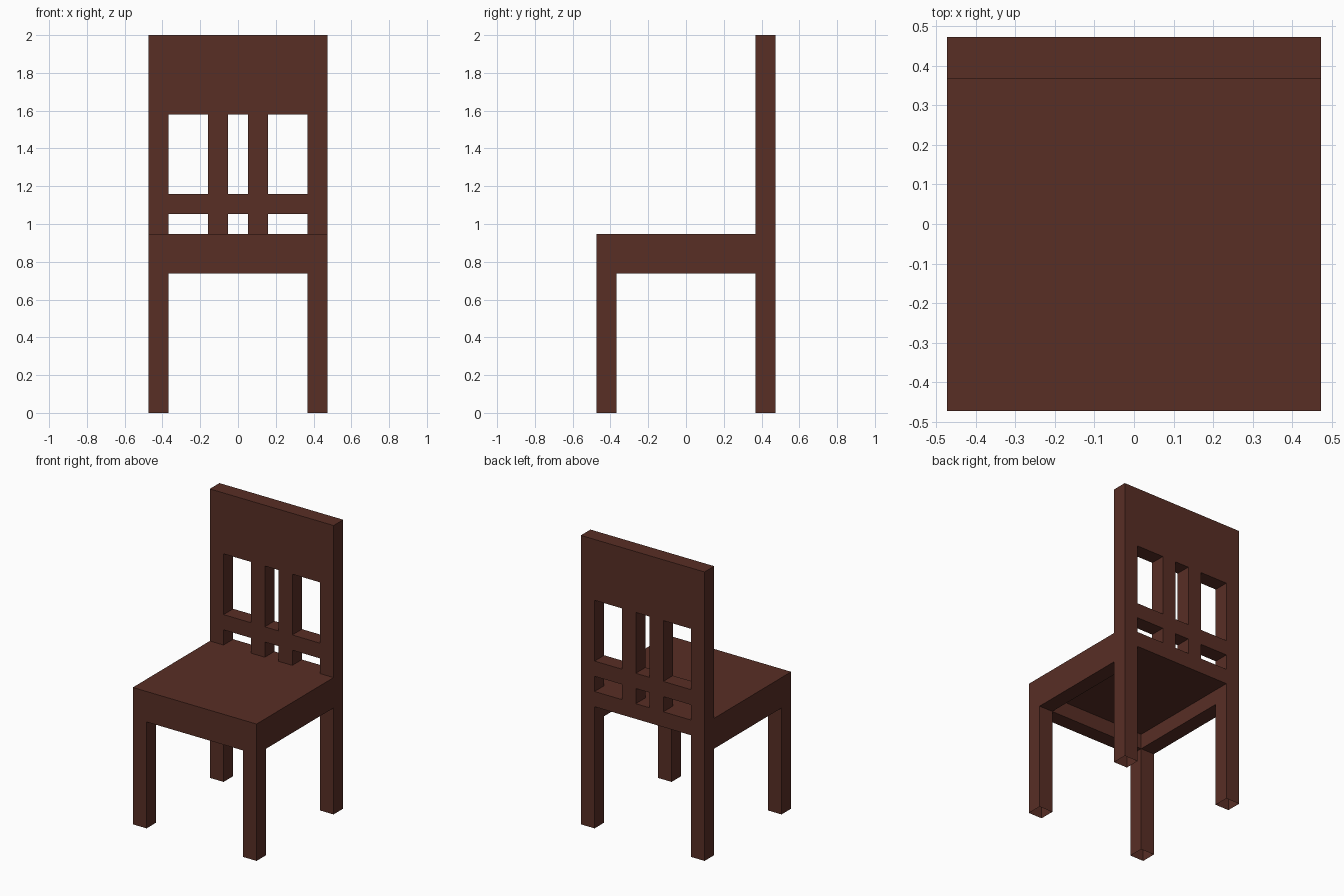
import bpy, bmesh
from mathutils import Matrix, Vector

if "Cube" in bpy.data.objects:
    bpy.data.objects.remove(bpy.data.objects["Cube"])

U = 2 / 19  # the chair sits on a grid 19 units tall

wood = bpy.data.materials.new("dark brown wood")
wood.diffuse_color = (0.098, 0.0275, 0.0185, 1)
wood.use_nodes = True
wood.node_tree.nodes["Principled BSDF"].inputs["Base Color"].default_value = wood.diffuse_color


def box(name, lo, hi, open_ends=False):
    """Box from grid corner to grid corner, optionally without top and bottom."""
    lo, hi = Vector(lo) * U, Vector(hi) * U
    bm = bmesh.new()
    bmesh.ops.create_cube(bm, size=1, matrix=Matrix.Translation((lo + hi) / 2)
                          @ Matrix.Diagonal((*(hi - lo), 1)))
    if open_ends:
        ends = [f for f in bm.faces if abs(f.normal.z) > 0.9]
        bmesh.ops.delete(bm, geom=ends, context='FACES')
    me = bpy.data.meshes.new(name)
    bm.to_mesh(me)
    bm.free()
    me.materials.append(wood)
    ob = bpy.data.objects.new(name, me)
    bpy.context.collection.objects.link(ob)
    return ob


def rect(x0, x1, z0, z1):
    return [(x0, z0), (x1, z0), (x1, z1), (x0, z1)]


# Backrest with rear legs: one outline with six window openings
loops = [[(-4.5, 0), (-3.5, 0), (-3.5, 8), (3.5, 8), (3.5, 0), (4.5, 0),
          (4.5, 19), (-4.5, 19)]]
for x0, x1 in ((-3.5, -1.5), (-0.5, 0.5), (1.5, 3.5)):
    loops += [rect(x0, x1, 9, 10), rect(x0, x1, 11, 15)]

curve = bpy.data.curves.new("backrest_outline", 'CURVE')
curve.dimensions = '2D'
curve.fill_mode = 'BOTH'
curve.extrude = U / 2
for pts in loops:
    s = curve.splines.new('POLY')
    s.points.add(len(pts) - 1)
    for p, (x, z) in zip(s.points, pts):
        p.co = (x * U, z * U, 0, 1)
    s.use_cyclic_u = True
outline = bpy.data.objects.new("backrest_outline", curve)
bpy.context.collection.objects.link(outline)
bpy.context.view_layer.update()
me = bpy.data.meshes.new_from_object(
    outline.evaluated_get(bpy.context.evaluated_depsgraph_get()))
bpy.data.objects.remove(outline)

# Stand it upright at the rear and open the undersides of the feet
bm = bmesh.new()
bm.from_mesh(me)
bmesh.ops.transform(bm, verts=bm.verts, matrix=Matrix.Translation((0, 4 * U, 0))
                    @ Matrix.Rotation(1.5707963268, 4, 'X'))
bmesh.ops.remove_doubles(bm, verts=bm.verts, dist=1e-5)
bmesh.ops.recalc_face_normals(bm, faces=bm.faces)
feet = [f for f in bm.faces if all(v.co.z < 1e-4 for v in f.verts)]
bmesh.ops.delete(bm, geom=feet, context='FACES')
for f in bm.faces:
    f.smooth = False
bm.to_mesh(me)
bm.free()
me.materials.clear()
me.materials.append(wood)
back = bpy.data.objects.new("backrest_and_rear_legs", me)
bpy.context.collection.objects.link(back)

# Seat with front and side aprons, hollowed from below
seat = box("seat", (-4.5, -4.5, 7), (4.5, 3.5, 9))
recess = box("seat_recess_cutter", (-3.5, -3.5, 5), (3.5, 5, 8))
recess.hide_render = True
recess.display_type = 'WIRE'
cut = seat.modifiers.new("recess", 'BOOLEAN')
cut.operation = 'DIFFERENCE'
cut.solver = 'EXACT'
cut.object = recess

# Front legs, open at the feet
for side, x in (("left", -4.5), ("right", 3.5)):
    box("front_leg_" + side, (x, -4.5, 0), (x + 1, -3.5, 7), open_ends=True)
